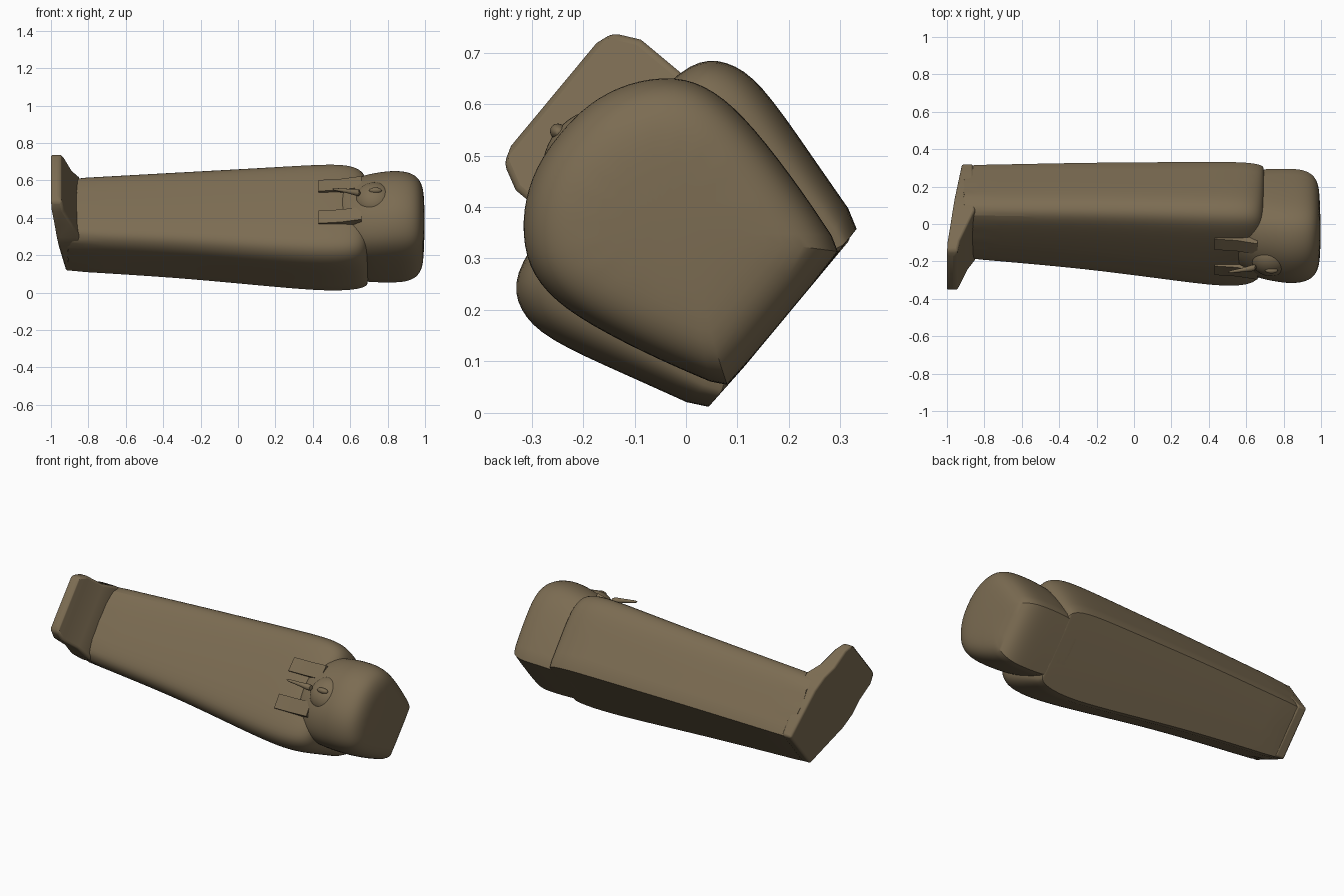
import bpy, bmesh, math
from mathutils import Vector

if "Cube" in bpy.data.objects:
    bpy.data.objects.remove(bpy.data.objects["Cube"])

stone = bpy.data.materials.new("brown_stone")
stone.diffuse_color = (0.20, 0.15, 0.085, 1)
stone.use_nodes = True
stone.node_tree.nodes["Principled BSDF"].inputs["Base Color"].default_value = stone.diffuse_color


def place(x, u, v):
    """Local frame (length, width, front) to the tilted resting pose."""
    return Vector((x, 0.19 + 0.64 * u - 0.77 * v, 0.182 + 0.77 * u + 0.64 * v))


def loft(name, rings, sharp_columns=(), sharp_rings=(), levels=2, angle=50):
    """Skin closed rings of (x, u, v) points, with optional creased lines."""
    bm = bmesh.new()
    crease = bm.edges.layers.float.new("crease_edge")
    grid = [[bm.verts.new(place(*p)) for p in ring] for ring in rings]
    n = len(grid[0])
    for a, b in zip(grid, grid[1:]):
        for i in range(n):
            j = (i + 1) % n
            bm.faces.new((a[i], a[j], b[j], b[i]))
    bm.faces.new(grid[0])
    bm.faces.new(grid[-1])
    for col in sharp_columns:
        for a, b in zip(grid, grid[1:]):
            bm.edges.get((a[col], b[col]))[crease] = 0.9
    for r in sharp_rings:
        for i in range(n):
            bm.edges.get((grid[r][i], grid[r][(i + 1) % n]))[crease] = 0.9
    bmesh.ops.recalc_face_normals(bm, faces=bm.faces)
    mesh = bpy.data.meshes.new(name)
    bm.to_mesh(mesh)
    bm.free()
    mesh.materials.append(stone)
    ob = bpy.data.objects.new(name, mesh)
    bpy.context.collection.objects.link(ob)
    if levels:
        mod = ob.modifiers.new("smooth", "SUBSURF")
        mod.levels = mod.render_levels = levels
    bpy.context.view_layer.objects.active = ob
    bpy.ops.object.select_all(action='DESELECT')
    ob.select_set(True)
    bpy.ops.object.shade_smooth_by_angle(angle=math.radians(angle))
    return ob


def mirrored(half):
    """Half outline from back corner to front centre, completed on the left."""
    return half + [(-u, v) for u, v in reversed(half) if u > 0]


def ellipsoid(name, centre, radii):
    rings = []
    for k in range(1, 12):
        t = math.pi * k / 12
        rings.append([(centre[0] - radii[0] * math.cos(t),
                       centre[1] + radii[1] * math.sin(t) * math.cos(a),
                       centre[2] + radii[2] * math.sin(t) * math.sin(a))
                      for a in [math.tau * i / 20 for i in range(20)]])
    return loft(name, rings, levels=1)


# Body: flat back, flared sides, rounded shoulders
stations = [  # x, centre, half back, half width, depth
    (-0.92, 0.055, 0.148, 0.222, 0.39), (-0.50, 0.045, 0.172, 0.250, 0.41),
    (-0.20, 0.035, 0.192, 0.272, 0.425), (0.20, 0.012, 0.220, 0.308, 0.45),
    (0.45, 0.0, 0.235, 0.328, 0.468), (0.58, 0.0, 0.232, 0.325, 0.468),
    (0.65, 0.0, 0.220, 0.305, 0.455), (0.69, 0.0, 0.200, 0.265, 0.42),
    (0.70, 0.0, 0.17, 0.20, 0.36)]
body = []
for x, c, hb, hw, d in stations:
    outline = mirrored([(hb, 0), ((hb + hw) / 2, 0.36 * d), (hw, 0.71 * d),
                        (0.97 * hw, 0.87 * d), (0.84 * hw, 0.985 * d),
                        (0.45 * hw, 1.01 * d), (0, 1.015 * d)])
    body.append([(x, c + u, v) for u, v in outline])
last = len(body[0]) - 1
loft("body", body, (0, last), (0,))

# Head with its covering, domed at the crown
head_outline = mirrored([(0.175, 0), (0.215, 0.13), (0.252, 0.29), (0.258, 0.39),
                         (0.232, 0.465), (0.16, 0.53), (0.08, 0.562), (0, 0.568)])
head = []
for x, s, flat in [(0.52, 0.75, 0.82), (0.60, 0.85, 0.88), (0.66, 0.95, 0.94),
                   (0.74, 0.99, 0.97), (0.82, 1.0, 1.0), (0.89, 0.99, 1.0),
                   (0.945, 0.93, 1.0), (0.98, 0.80, 1.0), (0.998, 0.55, 1.0)]:
    pivot = 0.27 if x > 0.85 else 0.0
    head.append([(x, u * s, pivot + (v - pivot) * (s if pivot else 1) * flat)
                 for u, v in head_outline])
loft("head", head, (0, len(head[0]) - 1))

# Foot block: sloped sole, toes rising above the body
foot = []
for v, x0, x1, c, h in [(0.0, -0.92, -0.86, 0.06, 0.148), (0.28, -0.958, -0.85, 0.055, 0.213),
                        (0.37, -0.97, -0.85, 0.052, 0.213), (0.45, -0.982, -0.888, 0.05, 0.19),
                        (0.56, -0.996, -0.93, 0.05, 0.19), (0.61, -1.0, -0.943, 0.05, 0.165),
                        (0.622, -0.995, -0.955, 0.05, 0.13)]:
    foot.append([(x0, c - h, v), (x1, c - h, v), (x1, c + h, v), (x0, c + h, v)])
foot_block = loft("foot_block", foot, levels=0, angle=40)
bevel = foot_block.modifiers.new("round", "BEVEL")
bevel.width, bevel.segments = 0.012, 3
bevel.limit_method, bevel.angle_limit = 'ANGLE', math.radians(40)

# Hanging ends of the head covering on the chest
for side, label in ((1, "right"), (-1, "left")):
    lappet = []
    for x, top in ((0.43, 0.482), (0.55, 0.492), (0.66, 0.515)):
        a, b = side * 0.068, side * 0.15
        lappet.append([(x, a, 0.43), (x, b, 0.43), (x, b, top - 0.006), (x, a, top)])
    loft("lappet_" + label, lappet, levels=0, angle=30)

# Face, nose and beard
ellipsoid("face", (0.73, 0, 0.49), (0.105, 0.105, 0.085))
ellipsoid("nose", (0.735, 0, 0.568), (0.035, 0.016, 0.018))
beard = []
for x, v, r in ((0.66, 0.545, 0.026), (0.60, 0.562, 0.013), (0.55, 0.572, 0.010), (0.50, 0.582, 0.007)):
    beard.append([(x, r * math.cos(a), v + r * math.sin(a))
                  for a in [math.tau * i / 10 for i in range(10)]])
loft("beard", beard, levels=1)
